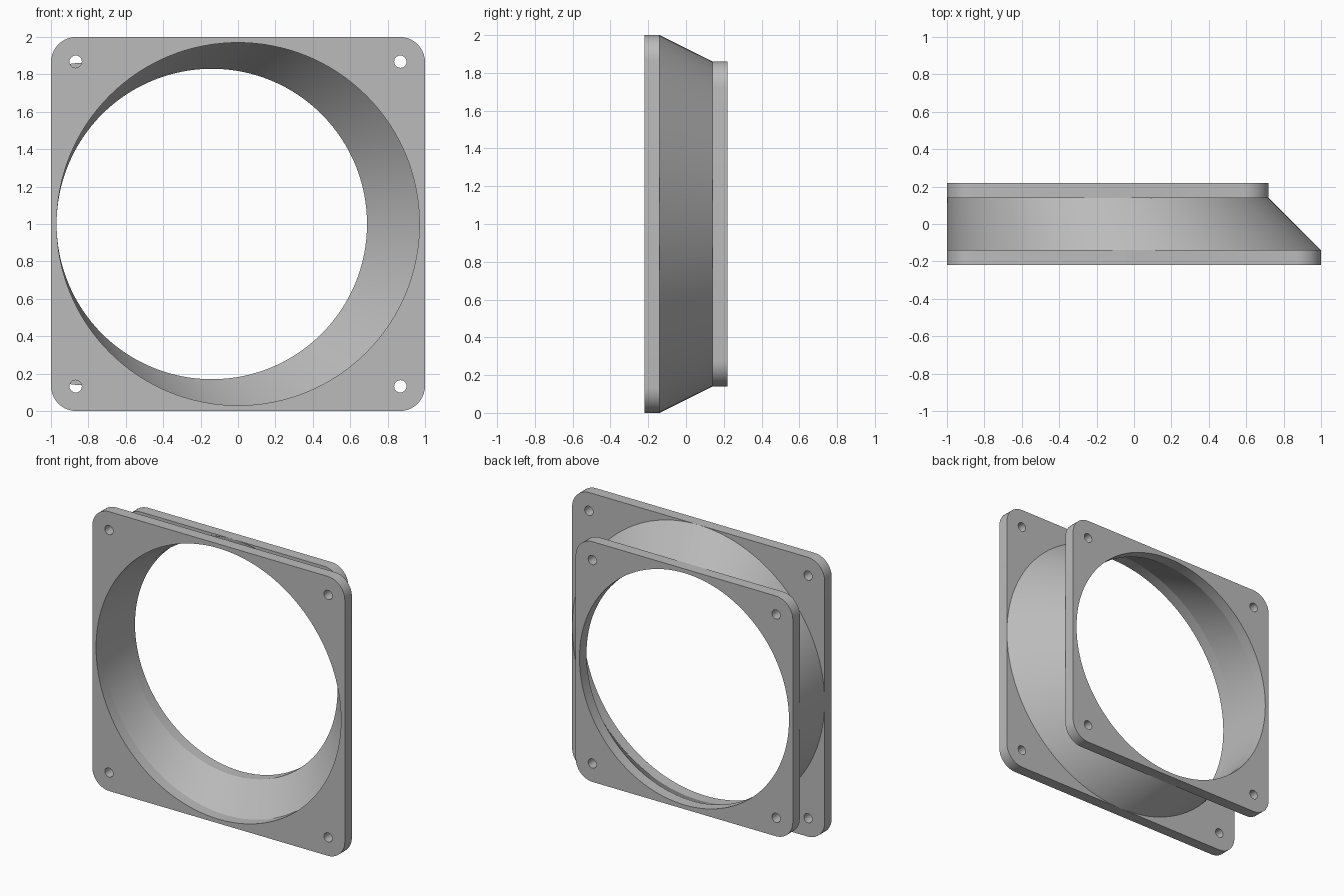
import bpy, bmesh, math

if "Cube" in bpy.data.objects:
    bpy.data.objects.remove(bpy.data.objects["Cube"], do_unlink=True)

SEGMENTS = 128
MID_Z = 1.0
CORNER = 0.135      # plate corner radius and screw hole inset
WALL = 0.03         # duct wall thickness
THICK = 0.08        # plate thickness
FRONT_Y, REAR_Y = -0.22, 0.14
FRONT = dict(cx=0.0, half=1.0)
REAR = dict(cx=-0.14, half=0.86)

grey = bpy.data.materials.new("light grey plastic")
grey.use_nodes = True
GREY = (0.5, 0.5, 0.5, 1)
grey.diffuse_color = GREY
grey.node_tree.nodes["Principled BSDF"].inputs["Base Color"].default_value = GREY


def circle(cx, cz, r, n):
    return [(cx + r * math.cos(2 * math.pi * i / n), cz + r * math.sin(2 * math.pi * i / n))
            for i in range(n)]


def rounded_square(cx, half, r, steps=10):
    pts = []
    for k, (sx, sz) in enumerate([(1, 1), (-1, 1), (-1, -1), (1, -1)]):
        for i in range(steps + 1):
            a = math.pi / 2 * (k + i / steps)
            pts.append((cx + sx * (half - r) + r * math.cos(a),
                        MID_Z + sz * (half - r) + r * math.sin(a)))
    return pts


def add_loop(bm, pts, y):
    verts = [bm.verts.new((x, y, z)) for x, z in pts]
    edges = [bm.edges.new((v, verts[(i + 1) % len(verts)])) for i, v in enumerate(verts)]
    return verts, edges


def finish(name, bm):
    mesh = bpy.data.meshes.new(name)
    bm.to_mesh(mesh)
    bm.free()
    mesh.materials.append(grey)
    obj = bpy.data.objects.new(name, mesh)
    bpy.context.collection.objects.link(obj)
    bpy.ops.object.select_all(action="DESELECT")
    obj.select_set(True)
    bpy.context.view_layer.objects.active = obj
    bpy.ops.object.shade_smooth_by_angle(angle=math.radians(30))


# Square mounting plate with a large bore and four screw holes
def mounting_plate(name, cx, half, y):
    bm = bmesh.new()
    loops = [rounded_square(cx, half, CORNER), circle(cx, MID_Z, half - WALL, SEGMENTS)]
    d = half - CORNER + 0.003
    loops += [circle(cx + sx * d, MID_Z + sz * d, 0.033, 20) for sx in (-1, 1) for sz in (-1, 1)]
    edges = [e for pts in loops for e in add_loop(bm, pts, y)[1]]
    bmesh.ops.triangle_fill(bm, use_beauty=True, edges=edges, normal=(0, -1, 0))
    ext = bmesh.ops.extrude_face_region(bm, geom=bm.faces[:], use_keep_orig=True)
    moved = [g for g in ext["geom"] if isinstance(g, bmesh.types.BMVert)]
    bmesh.ops.translate(bm, verts=moved, vec=(0, THICK, 0))
    bmesh.ops.recalc_face_normals(bm, faces=bm.faces[:])
    finish(name, bm)


# Slanted tapering duct, closed into a ring of wall between the plates
def duct(name):
    bm = bmesh.new()
    rings = []
    for plate, y, inset in ((FRONT, FRONT_Y + THICK, 0), (REAR, REAR_Y, 0),
                            (REAR, REAR_Y, WALL), (FRONT, FRONT_Y + THICK, WALL)):
        rings.append(add_loop(bm, circle(plate["cx"], MID_Z, plate["half"] - inset, SEGMENTS), y)[0])
    # only the outer and inner skins; the plates cover the ends
    for a, b in ((rings[0], rings[1]), (rings[2], rings[3])):
        for i in range(SEGMENTS):
            j = (i + 1) % SEGMENTS
            bm.faces.new((a[i], b[i], b[j], a[j]))
    bm.normal_update()
    # outer skin faces away from the axis, inner skin towards it
    for index, f in enumerate(bm.faces):
        c = f.calc_center_median()
        axis_x = (FRONT["cx"] + REAR["cx"]) / 2
        outward = f.normal.x * (c.x - axis_x) + f.normal.z * (c.z - MID_Z) > 0
        if outward != (index < SEGMENTS):
            f.normal_flip()
    finish(name, bm)


mounting_plate("front_plate", y=FRONT_Y, **FRONT)
mounting_plate("rear_plate", y=REAR_Y, **REAR)
duct("duct")
